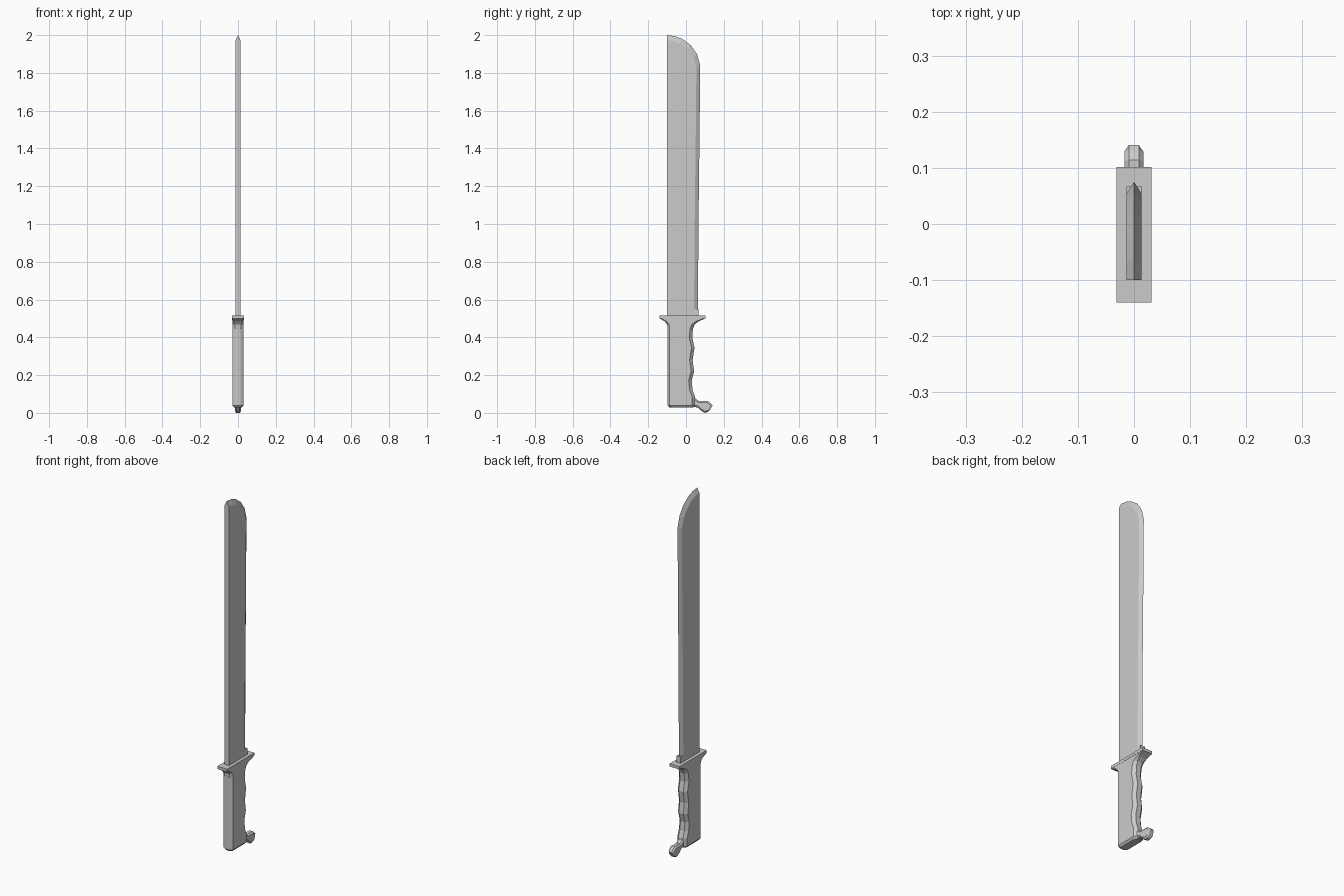
import bpy
import bmesh
from mathutils import Vector

if "Cube" in bpy.data.objects:
    bpy.data.objects.remove(bpy.data.objects["Cube"])


def finish(name, bm):
    bmesh.ops.remove_doubles(bm, verts=bm.verts, dist=0.0002)
    bmesh.ops.recalc_face_normals(bm, faces=bm.faces)
    mesh = bpy.data.meshes.new(name)
    bm.to_mesh(mesh)
    bm.free()
    obj = bpy.data.objects.new(name, mesh)
    bpy.context.collection.objects.link(obj)
    return obj


def loft(name, sections):
    """Loft chamfered sections: back point, front point (y, z), back chamfer,
    front chamfer, half width, back half width, front half width."""
    bm = bmesh.new()
    rings = []
    for a, b, ca, cb, w, wa, wb in sections:
        a, b = Vector((0, *a)), Vector((0, *b))
        d = (b - a).normalized()
        half = [(a, wa), (a + d * ca, w), (b - d * cb, w), (b, wb)]
        pts = [p + Vector((x, 0, 0)) for p, x in half]
        pts += [p - Vector((x, 0, 0)) for p, x in reversed(half)]
        rings.append([bm.verts.new(p) for p in pts])
    for r, s in zip(rings, rings[1:]):
        for i in range(8):
            j = (i + 1) % 8
            bm.faces.new((r[i], r[j], s[j], s[i]))
    bm.faces.new(rings[0])
    bm.faces.new(rings[-1])
    return finish(name, bm)


def box(name, x, y0, y1, z0, z1):
    bm = bmesh.new()
    bmesh.ops.create_cube(bm, size=1)
    for v in bm.verts:
        v.co = (v.co.x * 2 * x, (y0 + y1) / 2 + v.co.y * (y1 - y0),
                (z0 + z1) / 2 + v.co.z * (z1 - z0))
    return finish(name, bm)


# Blade: flat sides, square spine and a ground edge wrapping around the tip
edge = [(0.063, 0.50), (0.066, 1.0), (0.072, 1.5), (0.075, 1.84), (0.058, 1.90),
        (0.025, 1.947), (-0.02, 1.98), (-0.06, 1.995), (-0.10, 2.0)]
inner = [(0.042, 0.50), (0.046, 1.0), (0.052, 1.5), (0.055, 1.83), (0.04, 1.88),
         (0.010, 1.923), (-0.03, 1.955), (-0.065, 1.968), (-0.10, 1.973)]
bm = bmesh.new()
T = 0.013
ridge = [bm.verts.new((0, *p)) for p in edge]
heels, sides = [], []
for s in (1, -1):
    side = [bm.verts.new((s * T, *p)) for p in inner]
    heel = bm.verts.new((s * T, -0.10, 0.50))
    bm.faces.new(side + [heel])
    for i in range(len(edge) - 1):
        bm.faces.new((side[i], side[i + 1], ridge[i + 1], ridge[i]))
    heels.append(heel)
    sides.append(side)
bm.faces.new((heels[0], sides[0][-1], ridge[-1], sides[1][-1], heels[1]))
bm.faces.new((heels[0], sides[0][0], ridge[0], sides[1][0], heels[1]))
finish("blade", bm)

# Unsharpened block at the root of the blade
box("blade_root", T, 0.02, 0.067, 0.50, 0.55)

# Guard plate
box("guard", 0.031, -0.14, 0.102, 0.499, 0.515)

# Grip: (z, back y, front y, front chamfer, back half width, front half width)
grip = [(0.040, -0.098, 0.048, 0.016, 0.014, 0.014),
        (0.085, -0.098, 0.048, 0.016, 0.014, 0.014),
        (0.12, -0.098, 0.035, 0.016, 0.014, 0.014),
        (0.17, -0.098, 0.030, 0.016, 0.014, 0.014),
        (0.22, -0.098, 0.043, 0.016, 0.014, 0.014),
        (0.28, -0.098, 0.035, 0.016, 0.014, 0.014),
        (0.345, -0.098, 0.045, 0.016, 0.014, 0.014),
        (0.40, -0.098, 0.033, 0.016, 0.014, 0.014),
        (0.445, -0.098, 0.037, 0.016, 0.014, 0.014),
        (0.468, -0.100, 0.046, 0.016, 0.016, 0.016),
        (0.484, -0.113, 0.066, 0.014, 0.022, 0.022),
        (0.500, -0.140, 0.102, 0.010, 0.031, 0.031)]
sections = [((-0.088, 0.029), (0.038, 0.029), 0.010, 0.012, 0.021, 0.010, 0.010)]
sections += [((yb, z), (yf, z), 0.011, c, 0.030, wa, wb)
             for z, yb, yf, c, wa, wb in grip]
loft("grip", sections)

# Hooked pommel: upper and lower outline points along its length
hook = [((0.030, 0.085), (0.030, 0.032)), ((0.048, 0.078), (0.045, 0.032)),
        ((0.068, 0.063), (0.062, 0.028)), ((0.090, 0.064), (0.078, 0.012)),
        ((0.114, 0.064), (0.098, 0.000)), ((0.132, 0.050), (0.116, 0.005)),
        ((0.141, 0.040), (0.128, 0.018))]
loft("pommel_hook", [(a, b, 0.009, 0.009, 0.011 if i == len(hook) - 1 else 0.017,
                      0.009, 0.009) for i, (a, b) in enumerate(hook)])
